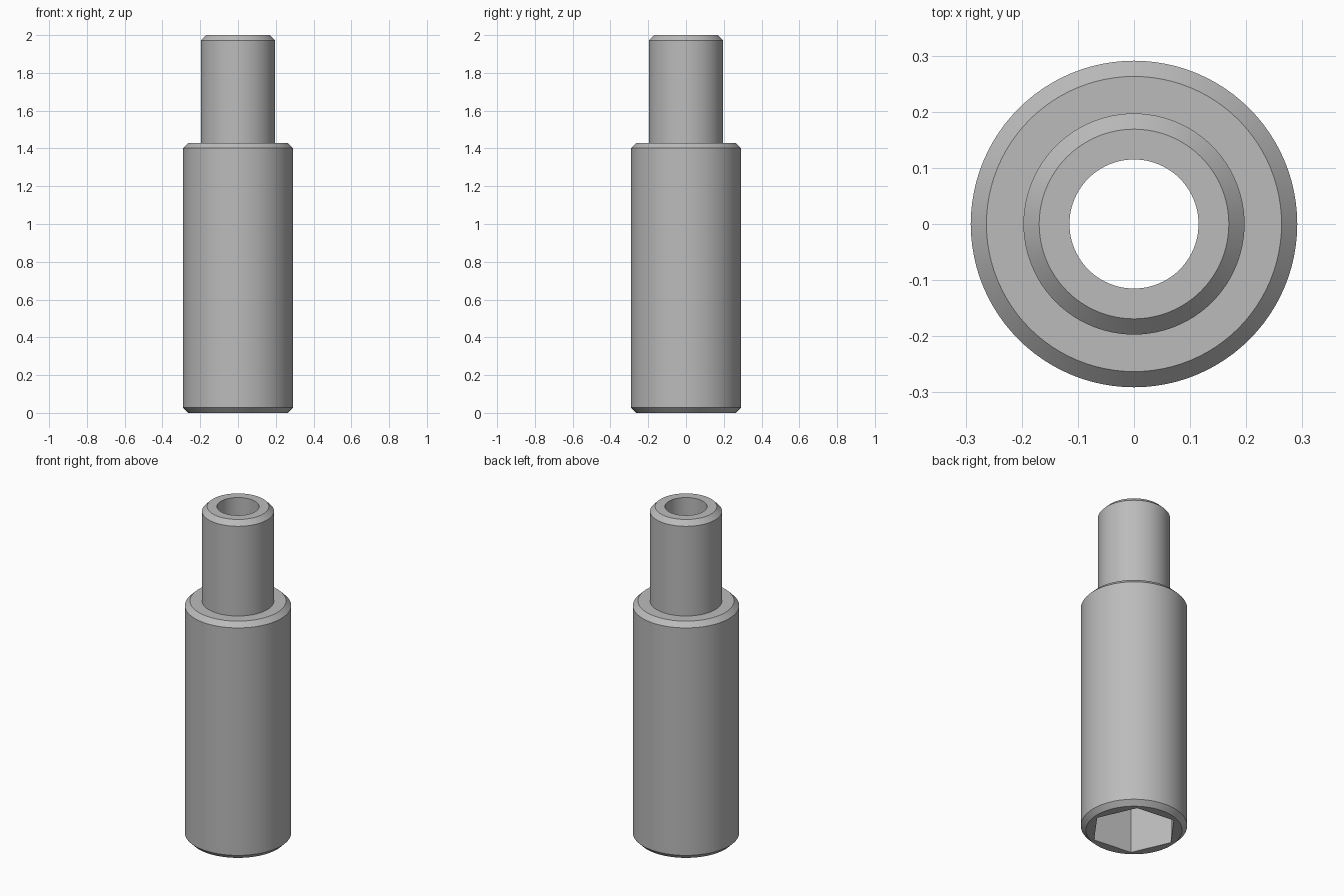
import bpy, bmesh, math

if "Cube" in bpy.data.objects:
    bpy.data.objects.remove(bpy.data.objects["Cube"])

SEGMENTS = 96
HEX_R, HEX_TURN, HEX_DEPTH = 0.243, math.radians(54), 1.14
BORE_R = 0.115

steel = bpy.data.materials.new("grey steel")
steel.diffuse_color = (0.5, 0.5, 0.5, 1)
steel.use_nodes = True
steel.node_tree.nodes["Principled BSDF"].inputs["Base Color"].default_value = steel.diffuse_color

# Outer skin: chamfered body, shoulder and neck, as (radius, height)
profile = [(0.263, 0), (0.291, 0.028), (0.291, 1.402), (0.263, 1.43),
           (0.197, 1.43), (0.197, 1.972), (0.169, 2.0)]

bm = bmesh.new()


def ring(radius, z, sides=SEGMENTS, turn=0.0):
    verts = [bm.verts.new((radius * math.cos(turn + math.tau * i / sides),
                           radius * math.sin(turn + math.tau * i / sides), z))
             for i in range(sides)]
    edges = [bm.edges.new((verts[i], verts[(i + 1) % sides])) for i in range(sides)]
    return verts, edges


def wall(low, high):
    n = len(low[0])
    for i in range(n):
        j = (i + 1) % n
        bm.faces.new((low[0][i], low[0][j], high[0][j], high[0][i]))


def flat_ring(outer, inner):
    bmesh.ops.triangle_fill(bm, edges=outer[1] + inner[1], use_beauty=True)


outer = [ring(r, z) for r, z in profile]
for low, high in zip(outer, outer[1:]):
    wall(low, high)

# Hexagonal socket open at the bottom
hex_low = ring(HEX_R, 0, 6, HEX_TURN)
hex_high = ring(HEX_R, HEX_DEPTH, 6, HEX_TURN)
wall(hex_low, hex_high)
flat_ring(outer[0], hex_low)

# Round bore from the socket to the top
bore_low = ring(BORE_R, HEX_DEPTH)
bore_high = ring(BORE_R, 2.0)
wall(bore_low, bore_high)
flat_ring(hex_high, bore_low)
wall(outer[-1], bore_high)

bmesh.ops.recalc_face_normals(bm, faces=bm.faces)
mesh = bpy.data.meshes.new("socket_sleeve")
bm.to_mesh(mesh)
bm.free()
mesh.materials.append(steel)
sleeve = bpy.data.objects.new("socket_sleeve", mesh)
bpy.context.collection.objects.link(sleeve)

# Smooth round walls with crisp chamfer edges
bpy.context.view_layer.objects.active = sleeve
sleeve.select_set(True)
bpy.ops.object.shade_smooth_by_angle(angle=math.radians(30))
